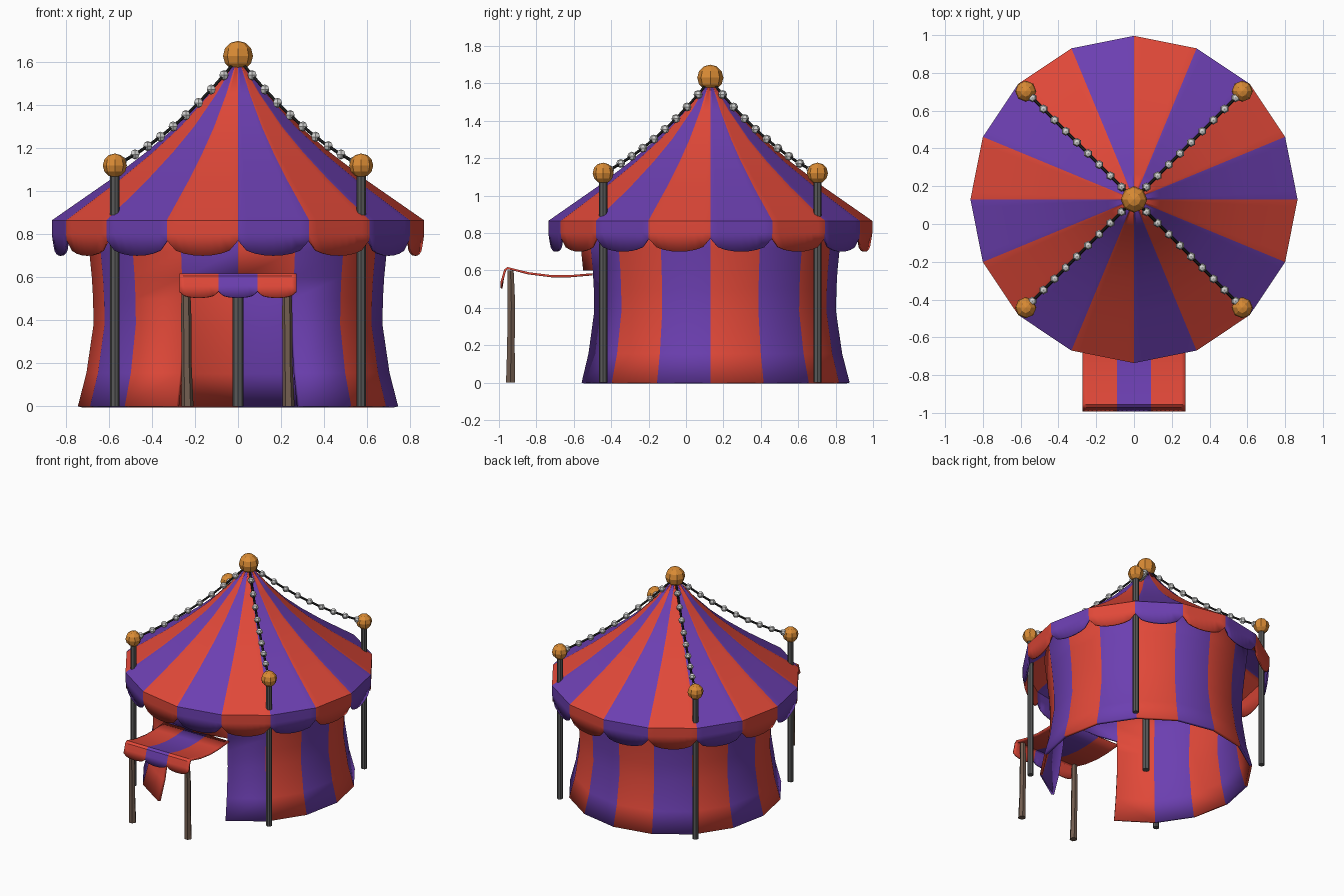
import bpy, bmesh, math
from mathutils import Vector

if "Cube" in bpy.data.objects:
    bpy.data.objects.remove(bpy.data.objects["Cube"])

CY = 0.13      # tent axis lies at x = 0, y = CY
N = 16         # canvas panels


def mat(name, r, g, b):
    m = bpy.data.materials.new(name)
    m.diffuse_color = (r, g, b, 1)
    m.use_nodes = True
    m.node_tree.nodes["Principled BSDF"].inputs["Base Color"].default_value = m.diffuse_color
    return m


RED = mat("red canvas", 0.75, 0.065, 0.04)
PURPLE = mat("purple canvas", 0.15, 0.05, 0.44)
ORANGE = mat("orange ball", 0.70, 0.26, 0.035)
GREY = mat("grey metal", 0.10, 0.10, 0.10)
WHITE = mat("white bead", 0.65, 0.65, 0.64)
BLACK = mat("black string", 0.01, 0.01, 0.01)
BROWN = mat("brown wood", 0.17, 0.11, 0.08)


def make(name, bm, mats, thick=0, smooth=False):
    bmesh.ops.remove_doubles(bm, verts=bm.verts, dist=1e-5)
    bmesh.ops.recalc_face_normals(bm, faces=bm.faces)
    me = bpy.data.meshes.new(name)
    bm.to_mesh(me)
    bm.free()
    ob = bpy.data.objects.new(name, me)
    bpy.context.collection.objects.link(ob)
    for m in mats:
        me.materials.append(m)
    if smooth:
        bpy.ops.object.select_all(action='DESELECT')
        ob.select_set(True)
        bpy.context.view_layer.objects.active = ob
        bpy.ops.object.shade_smooth_by_angle(angle=math.radians(30))
    if thick:
        mod = ob.modifiers.new("thickness", 'SOLIDIFY')
        mod.thickness = thick
        mod.offset = -1
    return ob


def sheet(bm, pos, cols, rows, index):
    """Quad grid from pos(col, row); index(col, row) gives material or None."""
    v = [[bm.verts.new(pos(i, j)) for j in range(rows + 1)] for i in range(cols + 1)]
    for i in range(cols):
        for j in range(rows):
            k = index(i, j)
            if k is not None:
                f = bm.faces.new((v[i][j], v[i + 1][j], v[i + 1][j + 1], v[i][j + 1]))
                f.material_index = k
    bmesh.ops.delete(bm, geom=[x for x in bm.verts if not x.link_faces], context='VERTS')


def on_panel(u, r, z):
    """Point on a 16-sided ring; u counts panels, panels stay flat."""
    k = math.floor(u)
    a, b = (Vector((math.cos(q * math.tau / N), math.sin(q * math.tau / N), 0)) for q in (k, k + 1))
    p = a.lerp(b, u - k) * r
    return (p.x, p.y + CY, z)


def scallop(t):
    return math.sqrt(max(0, 1 - (2 * t - 1) ** 2))


# Roof with scalloped valance
S = 8
ROOF = [(0.015, 1.61), (0.14, 1.455), (0.29, 1.30), (0.43, 1.18), (0.60, 1.05), (0.866, 0.865), (0.866, 0.80)]


def roof_pos(i, j):
    u = i / S
    if j < len(ROOF):
        return on_panel(u, *ROOF[j])
    return on_panel(u, 0.862, 0.77 - 0.07 * scallop(u % 1))


bm = bmesh.new()
sheet(bm, roof_pos, N * S, len(ROOF), lambda i, j: 1 - (i // S) % 2)
make("roof", bm, [RED, PURPLE], 0.012, True)

# Wall, flared, with doorway in the two front panels
WALL = [(0.745, 0), (0.705, 0.155), (0.672, 0.38), (0.674, 0.5), (0.68, 0.60), (0.692, 0.72), (0.715, 0.93)]
bm = bmesh.new()
sheet(bm, lambda i, j: on_panel(i, *WALL[j]), N, len(WALL) - 1,
      lambda i, j: None if i in (11, 12) and j < 4 else i % 2)
make("wall", bm, [RED, PURPLE], 0.02, True)

# Awning over the doorway, three stripes and scalloped front
AWN = [(-0.50, 0.585), (-0.62, 0.575), (-0.72, 0.575), (-0.84, 0.59),
       (-0.955, 0.618), (-0.972, 0.605), (-0.985, 0.56)]


def awn_pos(i, j):
    x = -0.272 + 0.544 * i / (3 * S)
    if j < len(AWN):
        return (x, *AWN[j])
    return (x, -0.993, 0.535 - 0.03 * scallop(i / S % 1))


bm = bmesh.new()
sheet(bm, awn_pos, 3 * S, len(AWN), lambda i, j: (i // S) % 2)
make("awning", bm, [RED, PURPLE], 0.012, True)


def tube(name, pts, material, sides):
    """Vertical post from (x, y, z, radius) rings, capped."""
    bm = bmesh.new()
    rings = [[bm.verts.new((x + r * math.cos(math.tau * k / sides), y + r * math.sin(math.tau * k / sides), z))
              for k in range(sides)] for x, y, z, r in pts]
    for a, b in zip(rings, rings[1:]):
        for k in range(sides):
            n = (k + 1) % sides
            bm.faces.new((a[k], a[n], b[n], b[k]))
    bm.faces.new(rings[0])
    bm.faces.new(rings[-1])
    make(name, bm, [material])


def ball(name, loc, r):
    bm = bmesh.new()
    bmesh.ops.create_uvsphere(bm, u_segments=8, v_segments=6, radius=r)
    bmesh.ops.translate(bm, verts=bm.verts, vec=loc)
    make(name, bm, [ORANGE])


# Awning posts, slightly crooked wood
for s, n in ((-1, "left"), (1, "right")):
    x = 0.235 * s
    tube("awning_post_" + n, [(x, -0.938, 0, 0.028), (x - 0.004, -0.936, 0.2, 0.023),
                              (x - 0.006, -0.934, 0.42, 0.024), (x - 0.008, -0.938, 0.6, 0.019)], BROWN, 6)

# Centre pole and top ball
tube("centre_pole", [(0, CY, 0, 0.026), (0, CY, 1.6, 0.026)], GREY, 8)
ball("top_ball", (0, CY, 1.63), 0.07)

# Corner poles with balls and bead garlands
for sx in (-1, 1):
    for sy in (-1, 1):
        tag = ("left" if sx < 0 else "right") + ("_front" if sy < 0 else "_back")
        px, py = 0.573 * sx, CY + 0.573 * sy
        tube("pole_" + tag, [(px, py, 0, 0.022), (px, py, 1.1, 0.022)], GREY, 8)
        ball("pole_ball_" + tag, (px, py, 1.12), 0.056)

        def hang(t):
            return Vector((px * t, CY + (py - CY) * t, 1.62 - 0.5 * t - 0.22 * t * (1 - t)))

        cu = bpy.data.curves.new("string_" + tag, 'CURVE')
        cu.dimensions = '3D'
        cu.bevel_depth = 0.008
        cu.bevel_resolution = 0
        sp = cu.splines.new('POLY')
        sp.points.add(10)
        for i, p in enumerate(sp.points):
            p.co = (*hang(i / 10), 1)
        cu.materials.append(BLACK)
        bpy.context.collection.objects.link(bpy.data.objects.new("string_" + tag, cu))

        bm = bmesh.new()
        for i in range(9):
            g = bmesh.ops.create_uvsphere(bm, u_segments=6, v_segments=4, radius=0.024)
            bmesh.ops.translate(bm, verts=g["verts"], vec=hang(0.115 + 0.103 * i))
        make("beads_" + tag, bm, [WHITE])
